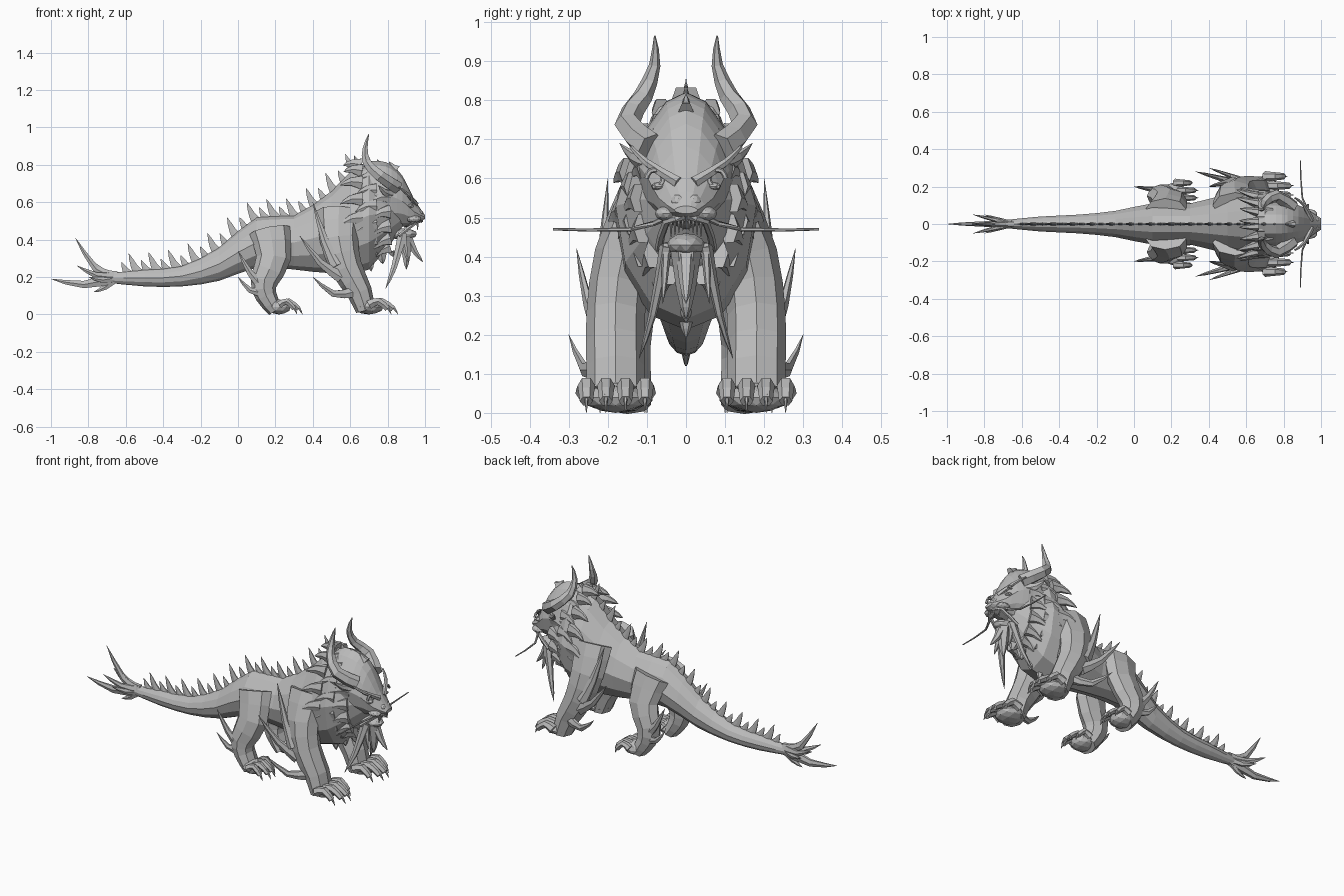
import bpy, bmesh, math, random
from mathutils import Vector, Matrix

random.seed(4)
if "Cube" in bpy.data.objects:
    bpy.data.objects.remove(bpy.data.objects["Cube"])

stone = bpy.data.materials.new("stone grey")
stone.use_nodes = True
stone.diffuse_color = (0.5, 0.5, 0.5, 1)
shader = stone.node_tree.nodes["Principled BSDF"]
shader.inputs["Base Color"].default_value = stone.diffuse_color


def smooth(rows, steps=2):
    """Fill in rows along a smooth spline through the given ones."""
    rows = [tuple(row) for row in rows]
    padded = [rows[0], *rows, rows[-1]]
    filled = []
    for before, first, second, after in zip(padded, padded[1:], padded[2:], padded[3:]):
        for k in range(steps):
            t = k / steps
            filled.append([
                q + t / 2 * (r - p + t * (2 * p - 5 * q + 4 * r - s + t * (3 * q - p - 3 * r + s)))
                for p, q, r, s in zip(before, first, second, after)])
    return filled + [rows[-1]]


def skin(bm, rings):
    """Join rings of points into a closed skin."""
    loops = [[bm.verts.new(point) for point in ring] for ring in rings]
    for near, far in zip(loops, loops[1:]):
        for i in range(len(near)):
            bm.faces.new((near[i - 1], near[i], far[i], far[i - 1]))
    bm.faces.new(loops[0])
    bm.faces.new(loops[-1])


def sections(start, step, tops, bottoms, widths):
    """Evenly spaced upright sections along x."""
    places = [start + step * i for i in range(len(tops))]
    return smooth(zip(places, tops, bottoms, widths))


def loft(bm, rows, sides=12):
    """Egg-shaped sections, narrower at the top."""
    rings = []
    for x, top, bottom, width in rows:
        ring = []
        for i in range(sides):
            angle = math.tau * i / sides
            rise = math.cos(angle)
            y = width * math.sin(angle) * (1 - max(rise, 0) / 4)
            ring.append((x, y, (top + bottom + rise * (top - bottom)) / 2))
        rings.append(ring)
    skin(bm, rings)


def tube(bm, path, deep, wide=None, sides=6):
    """Tube on a smooth path; deep and wide give its radii from start to end."""
    wide = wide or deep
    centres = [Vector(point) for point in smooth(path)]
    last = len(centres) - 1
    rings = []
    for k, centre in enumerate(centres):
        along = (centres[min(k + 1, last)] - centres[max(k - 1, 0)]).normalized()
        guide = Vector((0, 1, 0)) if abs(along.y) < 0.85 else Vector((0, 0, 1))
        side = (guide - along * guide.dot(along)).normalized()
        up = along.cross(side)
        ring = []
        for i in range(sides):
            angle = math.tau * i / sides
            ring.append(centre + side * math.cos(angle) * wide(k / last)
                        + up * math.sin(angle) * deep(k / last))
        rings.append(ring)
    skin(bm, rings)


def spike(bm, base, tip, stout=1, flat=0.6, sag=0.1):
    """Tapered thorn; its size follows its length and its middle sags."""
    base, tip = Vector(base), Vector(tip)
    length = (tip - base).length
    middle = (base + tip) / 2 - Vector((0, 0, sag * length))
    radius = stout * (0.02 + length / 20)
    deep = lambda t: radius * (1 - t) ** 0.8 + 0.001
    tube(bm, (base, middle, tip), deep, lambda t: flat * deep(t))


def blob(bm, centre, size):
    matrix = Matrix.Translation(centre) @ Matrix.Diagonal((*size, 1))
    bmesh.ops.create_icosphere(bm, subdivisions=2, radius=1, matrix=matrix)


def part(name, build, pair=False):
    """Make an object, mirrored across the middle when paired."""
    bm = bmesh.new()
    build(bm)
    if pair:
        geometry = bm.verts[:] + bm.edges[:] + bm.faces[:]
        copy = bmesh.ops.duplicate(bm, geom=geometry)["geom"]
        for item in copy:
            if isinstance(item, bmesh.types.BMVert):
                item.co.y *= -1
    bmesh.ops.recalc_face_normals(bm, faces=bm.faces)
    mesh = bpy.data.meshes.new(name)
    bm.to_mesh(mesh)
    bm.free()
    mesh.materials.append(stone)
    bpy.context.collection.objects.link(bpy.data.objects.new(name, mesh))


# Body and tail in one loft
body = sections(-0.7, 0.2,
                (.22, .24, .26, .36, .52, .53, .66, .82, .6),
                (.17, .15, .15, .18, .25, .24, .22, .24, .5),
                (.02, .04, .05, .07, .11, .11, .16, .18, .05))
part("body_and_tail", lambda bm: loft(bm, body))


def back_height(x):
    for near, far in zip(body, body[1:]):
        if near[0] <= x <= far[0]:
            return near[1] + (far[1] - near[1]) * (x - near[0]) / (far[0] - near[0])


# Dorsal spines leaning back, alternately tall and short
def spines(bm):
    for i in range(24):
        x = i / 19 - 0.6
        height = 0.11 if i % 2 else 0.07
        z = back_height(x) - 0.02
        spike(bm, (x + 0.02, 0, z), (x - height / 3, 0, z + height), flat=0.3, stout=1.3)


part("back_spines", spines)


# Fan at the end of the tail
def tail_fan(bm):
    root = (-0.65, 0, 0.2)
    spike(bm, root, (-0.87, 0, 0.41), sag=0.2)
    spike(bm, root, (-1, 0, 0.19))
    spike(bm, root, (-0.77, 0, 0.12))
    spike(bm, root, (-0.8, 0, 0.3))
    for side in (-1, 1):
        for z in (0.2, 0.26):
            spike(bm, root, (-0.6 - z, side * 0.05, z))


part("tail_fan", tail_fan)


# Paws with four clawed toes
def paw(bm, x, y, size):
    blob(bm, (x, y, 0.04), (0.08 * size, 0.08 * size, 0.04))
    for i in range(4):
        spread = (i - 1.5) * size / 20
        reach = (0.13 if i in (1, 2) else 0.1) * size
        toe = [(x, y + spread, 0.05), (x + reach / 2, y + spread, 0.07), (x + reach, y + spread, 0.03)]
        tube(bm, toe, lambda t: (0.028 - t / 90) * size)
        spike(bm, (x + reach * 0.8, y + spread, 0.05), (x + reach * 1.2, y + spread, 0),
              stout=0.6, sag=-0.2)


def front_leg(bm):
    bones = [(.54, .1, .55), (.54, .16, .4), (.58, .18, .25), (.65, .18, .12), (.68, .18, .02)]
    tube(bm, bones, lambda t: 0.12 - 0.07 * t, lambda t: 0.075, 8)
    paw(bm, 0.7, 0.18, 1)


def hind_leg(bm):
    bones = [(.17, .08, .45), (.19, .13, .3), (.14, .15, .18), (.15, .15, .1), (.2, .15, .02)]
    tube(bm, bones, lambda t: 0.11 - 0.07 * t, lambda t: 0.06, 8)
    paw(bm, 0.22, 0.16, 0.8)


part("front_legs", front_leg, True)
part("hind_legs", hind_leg, True)


# Long thorns growing backward from the elbows and hocks
def leg_thorns(bm):
    spike(bm, (.53, .23, .26), (.4, .2, .6))
    spike(bm, (.55, .22, .2), (.33, .28, .42))
    spike(bm, (.62, .22, .12), (.4, .3, .2), sag=0.2)
    spike(bm, (.13, .18, .15), (0, .2, .34))
    spike(bm, (.13, .18, .12), (0, .2, .2), sag=0.2)


part("leg_thorns", leg_thorns, True)

# Head tapering to the muzzle
head = sections(0.7, 0.06,
                (.82, .82, .8, .74, .62, .53),
                (.46, .46, .46, .47, .48, .51),
                (.13, .13, .12, .1, .07, .03))
part("head", lambda bm: loft(bm, head))
part("lower_jaw", lambda bm: blob(bm, (0.88, 0, 0.43), (0.08, 0.05, 0.03)))


def face(bm):
    # Eye, nostril and muzzle pad
    blob(bm, (0.92, 0.07, 0.58), (0.02, 0.02, 0.01))
    blob(bm, (0.97, 0.02, 0.54), (0.02, 0.02, 0.02))
    blob(bm, (0.94, 0.05, 0.51), (0.04, 0.03, 0.02))
    # Brow ending in a curl
    tube(bm, [(.95, .02, .59), (.91, .1, .64), (.86, .14, .68)], lambda t: 0.016 - t / 90)
    curl = [(0.93, 0.08 + math.cos(i) / 45, 0.6 + math.sin(i) / 45) for i in range(6)]
    tube(bm, curl, lambda t: 0.007)
    # Lip, teeth and ear
    tube(bm, [(.98, 0, .5), (.95, .05, .49), (.86, .07, .42)], lambda t: 0.01)
    for i in range(4):
        y = 0.008 + i / 99
        spike(bm, (0.96, y, 0.5), (0.96, y, 0.47 - y / 2), stout=0.3)
    spike(bm, (.82, .1, .64), (.75, .17, .69), stout=1.2)


part("face_details", face, True)

# Horns sweep out and back, then rise
horn = [(.85, .09, .68), (.76, .15, .74), (.69, .11, .81), (.68, .08, .89), (.7, .08, .965)]
part("horns", lambda bm: tube(bm, horn, lambda t: 0.002 + 0.036 * (1 - t ** 1.5)), True)

# Whiskers and beard
whisker = [(.95, .05, .5), (.9, .14, .47), (.89, .34, .47)]
part("whiskers", lambda bm: tube(bm, whisker, lambda t: 0.008 - t / 200), True)


def beard(bm):
    chin = Vector((0.9, 0, 0.43))
    spike(bm, chin, (0.99, 0, 0.28), flat=1)
    spike(bm, chin, (0.9, 0, 0.24), stout=1.4, flat=1)
    for side in (-1, 1):
        corner = chin + Vector((-0.02, side * 0.05, 0))
        for x, y, z in ((.79, .12, .14), (.91, .06, .28), (.83, .08, .26)):
            spike(bm, corner, (x, side * y, z), stout=0.8)


part("beard", beard)


# Mane: rows of tufts swept back around the face and neck
def mane(bm):
    for row in range(3):
        for i in range(7):
            angle = (i - 3 + row / 3) * 0.4
            out, rise = math.cos(angle), math.sin(angle)
            x = 0.81 - row * 0.075
            y = (0.12 + row / 50) * out * (1 - max(rise, 0) / 5)
            z = 0.55 + rise * (0.2 + row / 40)
            tip = (x - random.uniform(0.09, 0.12), y + out / 25, z + rise / 30 - 0.035)
            spike(bm, (x, y, z), tip, stout=1.6, sag=-0.1)


# Tufts over the crown and hanging from the chest
def crest(bm):
    for i in range(4):
        x = 0.62 + i / 16
        spike(bm, (x + 0.04, 0, 0.77), (x, 0, 0.85 - i / 90), stout=1.4)
        spike(bm, (x + 0.02, 0, 0.34), (x + 0.03, 0, 0.19 + i / 25), stout=1.6, flat=0.8)


part("mane", mane, True)
part("crest_and_chest_fur", crest)
